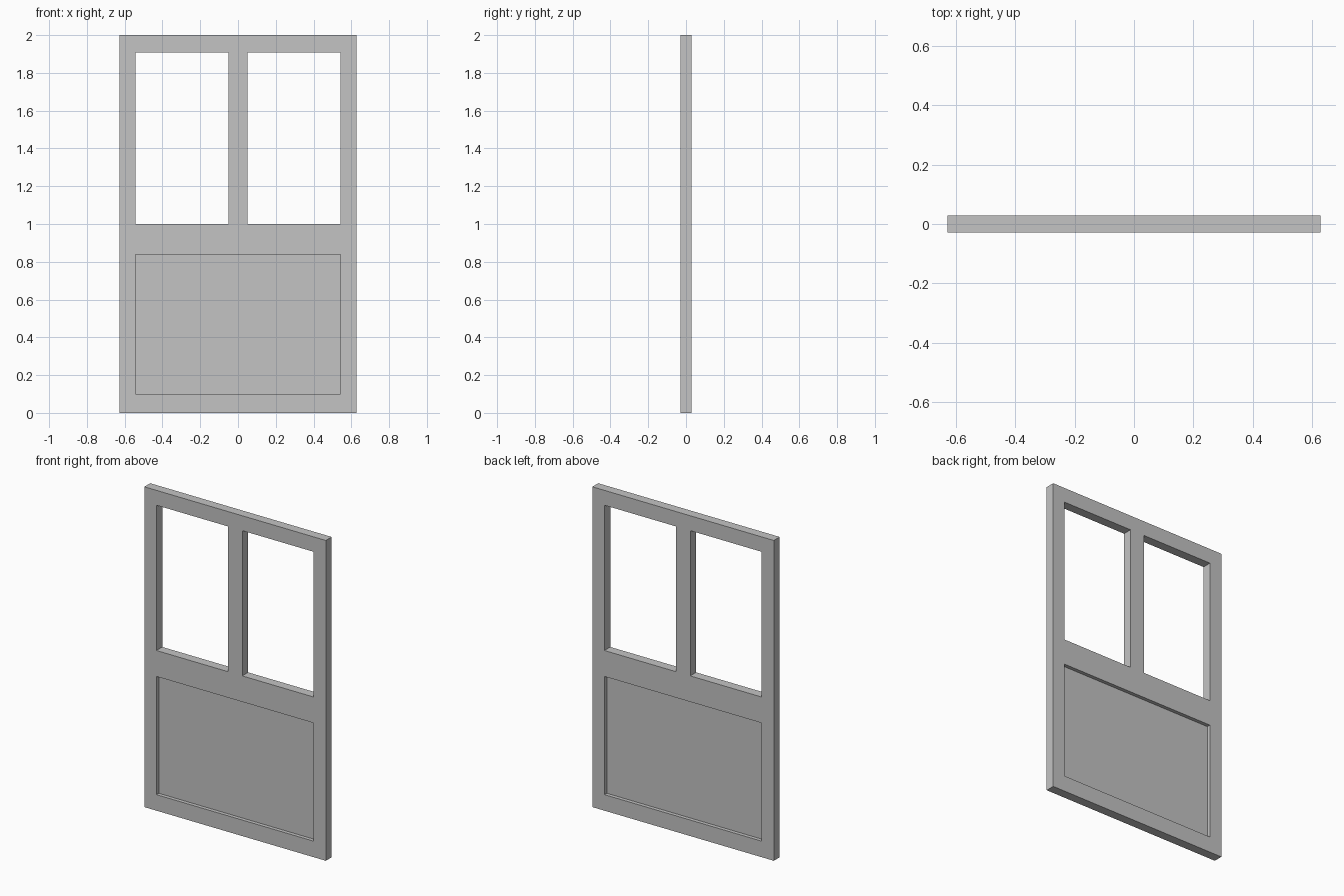
import bpy
import bmesh

cube = bpy.data.objects.get("Cube")
if cube:
    bpy.data.objects.remove(cube, do_unlink=True)

# Single painted finish
GREY = (0.55, 0.55, 0.55, 1.0)
paint = bpy.data.materials.new("light_grey_paint")
paint.use_nodes = True
paint.diffuse_color = GREY
paint.node_tree.nodes["Principled BSDF"].inputs["Base Color"].default_value = GREY


def lattice(name, xs, zs, holes, thickness):
    """Flat lattice of rectangles with some cells left open, thickened about y = 0."""
    bm = bmesh.new()
    rows = [[bm.verts.new((x, 0, z)) for x in xs] for z in zs]
    for r in range(len(zs) - 1):
        for c in range(len(xs) - 1):
            if (r, c) not in holes:
                bm.faces.new((rows[r][c], rows[r][c + 1],
                              rows[r + 1][c + 1], rows[r + 1][c]))
    mesh = bpy.data.meshes.new(name)
    bm.to_mesh(mesh)
    bm.free()
    mesh.materials.append(paint)
    obj = bpy.data.objects.new(name, mesh)
    bpy.context.collection.objects.link(obj)
    solid = obj.modifiers.new("Thickness", "SOLIDIFY")
    solid.thickness = thickness
    solid.offset = 0


# Widths: outer edge, stile edge, mullion edge; heights of the rails
half_width, stile, mullion = 0.627, 0.543, 0.05
panel_bottom, panel_top, sill, head, top = 0.10, 0.838, 1.0, 1.907, 2.0

# Frame with two window openings above and one wide panel opening below
panel_cells = {(1, 1), (1, 2), (1, 3)}
window_cells = {(3, 1), (3, 3)}
lattice("door_frame",
        (-half_width, -stile, -mullion, mullion, stile, half_width),
        (0, panel_bottom, panel_top, sill, head, top),
        panel_cells | window_cells, 0.058)

# Thin lower panel, recessed on both sides and tucked into the frame
tuck = 0.01
lattice("lower_panel", (-stile - tuck, stile + tuck),
        (panel_bottom - tuck, panel_top + tuck), set(), 0.012)
